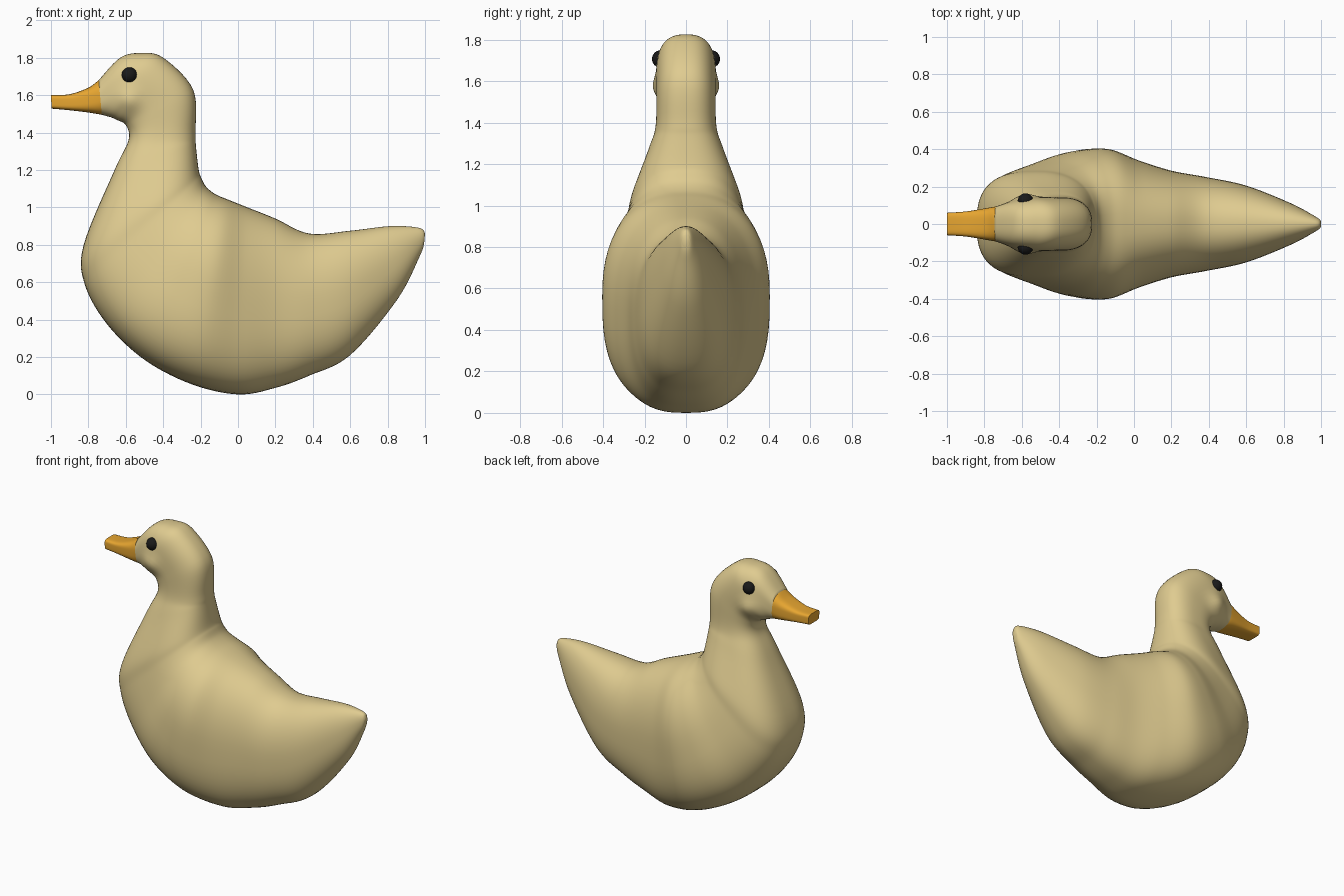
import bpy, bmesh, math

if "Cube" in bpy.data.objects:
    bpy.data.objects.remove(bpy.data.objects["Cube"])

RING, STEPS = 64, 7

# Sections along the spine: upper/back point x,z, lower/front point x,z, half width
TAIL_AND_BACK = [
    (1.0, .86, .995, .805, .018), (.97, .89, .97, .735, .04), (.82, .9, .85, .505, .112),
    (.6, .875, .6, .21, .205), (.38, .86, .38, .1, .252), (.2, .94, .2, .035, .285),
]
CHEST = [
    (.05, 1.0, 0, 0, .34), (-.05, 1.04, -.25, .055, .402), (-.12, 1.07, -.5, .185, .385),
    (-.17, 1.11, -.7, .375, .33), (-.195, 1.155, -.82, .59, .29), (-.21, 1.2, -.825, .8, .265),
]
NECK_AND_HEAD = [
    (-.225, 1.33, -.66, 1.2, .18), (-.227, 1.4, -.585, 1.36, .147), (-.24, 1.63, -.6, 1.44, .143),
    (-.4, 1.8, -.65, 1.468, .143), (-.52, 1.825, -.675, 1.48, .137), (-.63, 1.8, -.7, 1.487, .118),
    (-.745, 1.68, -.728, 1.495, .094),
]
BILL = [
    NECK_AND_HEAD[-1], (-.8, 1.64, -.8, 1.507, .083),
    (-.9, 1.605, -.9, 1.519, .067), (-1.0, 1.6, -.997, 1.528, .06),
]


def material(name, color):
    m = bpy.data.materials.new(name)
    m.diffuse_color = color
    m.use_nodes = True
    m.node_tree.nodes["Principled BSDF"].inputs["Base Color"].default_value = m.diffuse_color
    return m


def interpolate(secs):
    """Catmull-Rom interpolation of whole sections."""
    out = []
    last = len(secs) - 1
    for i in range(last):
        quad = [secs[max(i - 1, 0)], secs[i], secs[i + 1], secs[min(i + 2, last)]]
        for k in range(STEPS):
            t = k / STEPS
            out.append([b + .5 * t * (c - a + t * (2*a - 5*b + 4*c - d + t * (3*(b - c) + d - a)))
                        for a, b, c, d in zip(*quad)])
    out.append(secs[-1])
    return out


def smooth(obj, angle):
    bpy.ops.object.select_all(action='DESELECT')
    obj.select_set(True)
    bpy.context.view_layer.objects.active = obj
    bpy.ops.object.shade_smooth_by_angle(angle=math.radians(angle))


def loft(name, secs, square_start, square_end, mat, angle):
    """Superellipse rings through the sections; squareness runs from start to end."""
    bm = bmesh.new()
    rings = []
    path = interpolate(secs)
    for i, (ax, az, bx, bz, w) in enumerate(path):
        upper = square_start + (square_end - square_start) * i / (len(path) - 1)
        lower = upper + 1.6 * max(w - .06, 0)     # wide belly sections are boxier below
        ring = []
        for k in range(RING):
            a = 2 * math.pi * k / RING
            c, s = math.cos(a), math.sin(a)
            e = 2 / (upper if c > 0 else lower)
            u = math.copysign(abs(c) ** e, c)
            v = math.copysign(abs(s) ** e, s) if abs(s) > 1e-6 else 0
            x = (ax + bx) / 2 + u * (ax - bx) / 2
            z = (az + bz) / 2 + u * (az - bz) / 2
            # soft cheek bulge
            cheek = .022 * math.exp(-((x + .58)**2 + (z - 1.57)**2) / .0035)
            ring.append(bm.verts.new((x, v * (w + cheek), z)))
        rings.append(ring)
    for r, q in zip(rings, rings[1:]):
        for k in range(RING):
            j = (k + 1) % RING
            bm.faces.new((r[k], r[j], q[j], q[k]))
    bm.faces.new(rings[0])
    bm.faces.new(rings[-1])
    bmesh.ops.recalc_face_normals(bm, faces=bm.faces)
    me = bpy.data.meshes.new(name)
    bm.to_mesh(me)
    bm.free()
    obj = bpy.data.objects.new(name, me)
    bpy.context.collection.objects.link(obj)
    me.materials.append(mat)
    smooth(obj, angle)


# Body with tail, neck and head, then the bill
loft("body", TAIL_AND_BACK + CHEST + NECK_AND_HEAD, 2.15, 2.6,
     material("down_yellow", (.74, .60, .28, 1)), 60)
loft("bill", BILL, 2.6, 5, material("bill_orange", (.80, .38, .03, 1)), 40)

# Eyes
black = material("eye_black", (.01, .01, .01, 1))
for side, label in ((-1, "right"), (1, "left")):
    bpy.ops.mesh.primitive_uv_sphere_add(segments=24, ring_count=16, radius=.042,
                                         location=(-.58, side * .122, 1.707))
    eye = bpy.context.object
    eye.name = "eye_" + label
    eye.data.materials.append(black)
    smooth(eye, 60)
